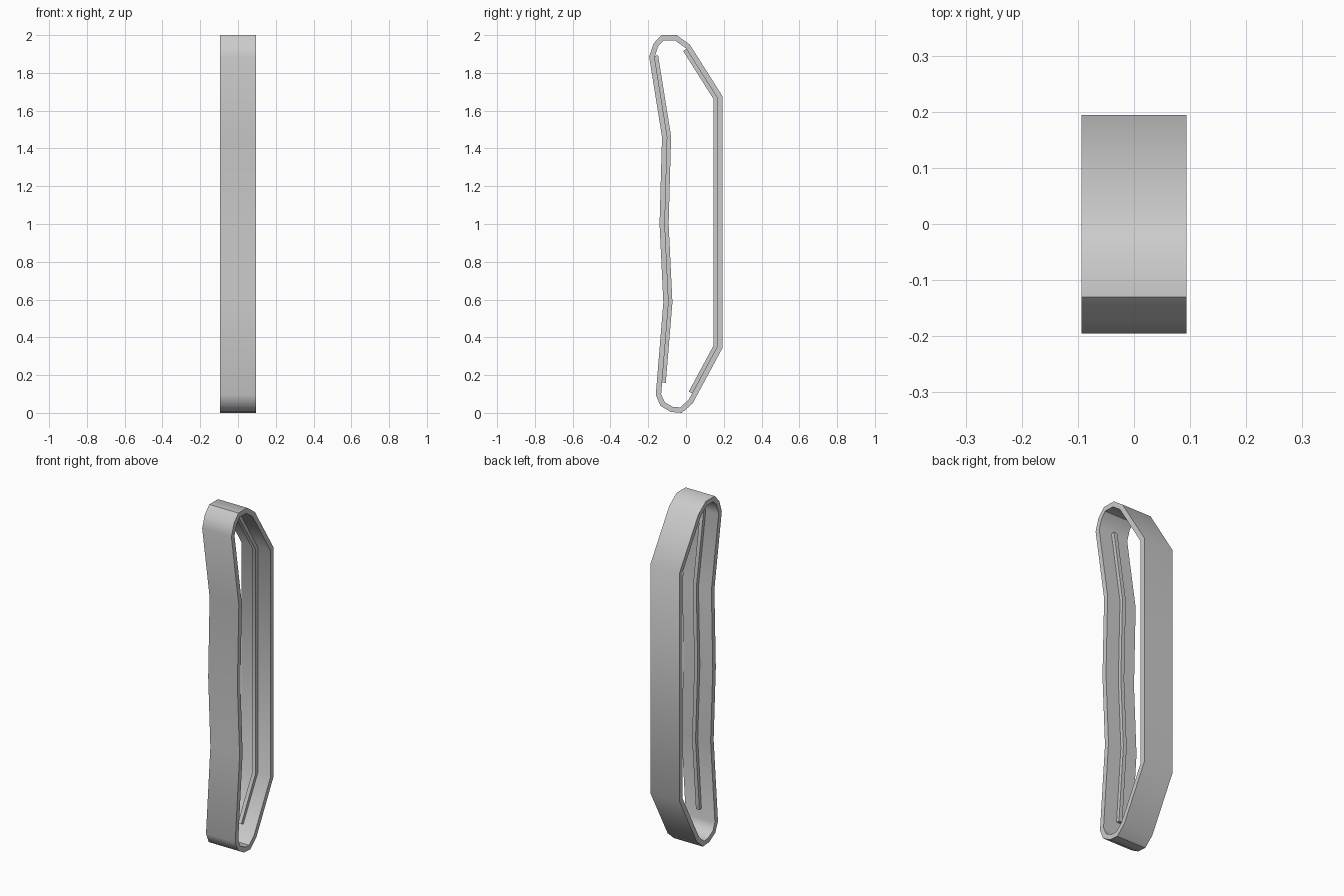
import bpy, bmesh
from mathutils import Vector

if "Cube" in bpy.data.objects:
    bpy.data.objects.remove(bpy.data.objects["Cube"])

HALF_WIDTH = 0.094
THICK = 0.028

# Outer loop of the belt in (y, z), clockwise seen from the right
LOOP = [(-0.13, 2.0), (-0.05, 2.0), (0.02, 1.95), (0.194, 1.675), (0.194, 0.345),
        (0.035, 0.05), (-0.022, 0.0), (-0.08, 0.005), (-0.135, 0.037), (-0.16, 0.095),
        (-0.12, 0.585), (-0.14, 1.0), (-0.127, 1.46), (-0.195, 1.885), (-0.172, 1.955)]


def inset(points, d, closed):
    """Mitred offset towards the inside of the belt."""
    pts = [Vector(p) for p in points]
    n = len(pts)
    out = []
    for i, p in enumerate(pts):
        normals = []
        for a, b in ((i - 1, i), (i, i + 1)):
            if closed or (a >= 0 and b < n):
                t = (pts[b % n] - pts[a % n]).normalized()
                normals.append(Vector((t.y, -t.x)))
        m = sum(normals, Vector((0, 0))).normalized()
        out.append(p + m * d / m.dot(normals[0]))
    return out


def strip(name, points, d0, d1, half, closed):
    """Rectangular section swept along a (y, z) path."""
    bm = bmesh.new()
    rings = []
    for p, q in zip(inset(points, d0, closed), inset(points, d1, closed)):
        rings.append([bm.verts.new((x, c.x, c.y))
                      for x, c in ((-half, p), (half, p), (half, q), (-half, q))])
    n = len(rings)
    for i in range(n if closed else n - 1):
        a, b = rings[i], rings[(i + 1) % n]
        for k in range(4):
            j = (k + 1) % 4
            bm.faces.new((a[k], a[j], b[j], b[k]))
    if not closed:
        bm.faces.new(rings[0])
        bm.faces.new(rings[-1][::-1])
    bmesh.ops.recalc_face_normals(bm, faces=bm.faces)
    me = bpy.data.meshes.new(name)
    bm.to_mesh(me)
    bm.free()
    ob = bpy.data.objects.new(name, me)
    bpy.context.collection.objects.link(ob)
    bpy.ops.object.select_all(action='DESELECT')
    ob.select_set(True)
    bpy.context.view_layer.objects.active = ob
    bpy.ops.object.shade_smooth_by_angle(angle=0.7)
    return ob


# Closed belt
strip("track_belt", LOOP, 0, THICK, HALF_WIDTH, True)

# Guide ribs along the middle of the inner surface
back_path = [(0.025, 1.942)] + LOOP[3:5] + [(0.057, 0.09)]
front_path = [(-0.155, 0.163)] + LOOP[10:13] + [(-0.195, 1.885)]
strip("back_guide_rib", back_path, THICK - 0.002, 0.048, 0.011, False)
strip("front_guide_rib", front_path, THICK - 0.002, 0.048, 0.011, False)
